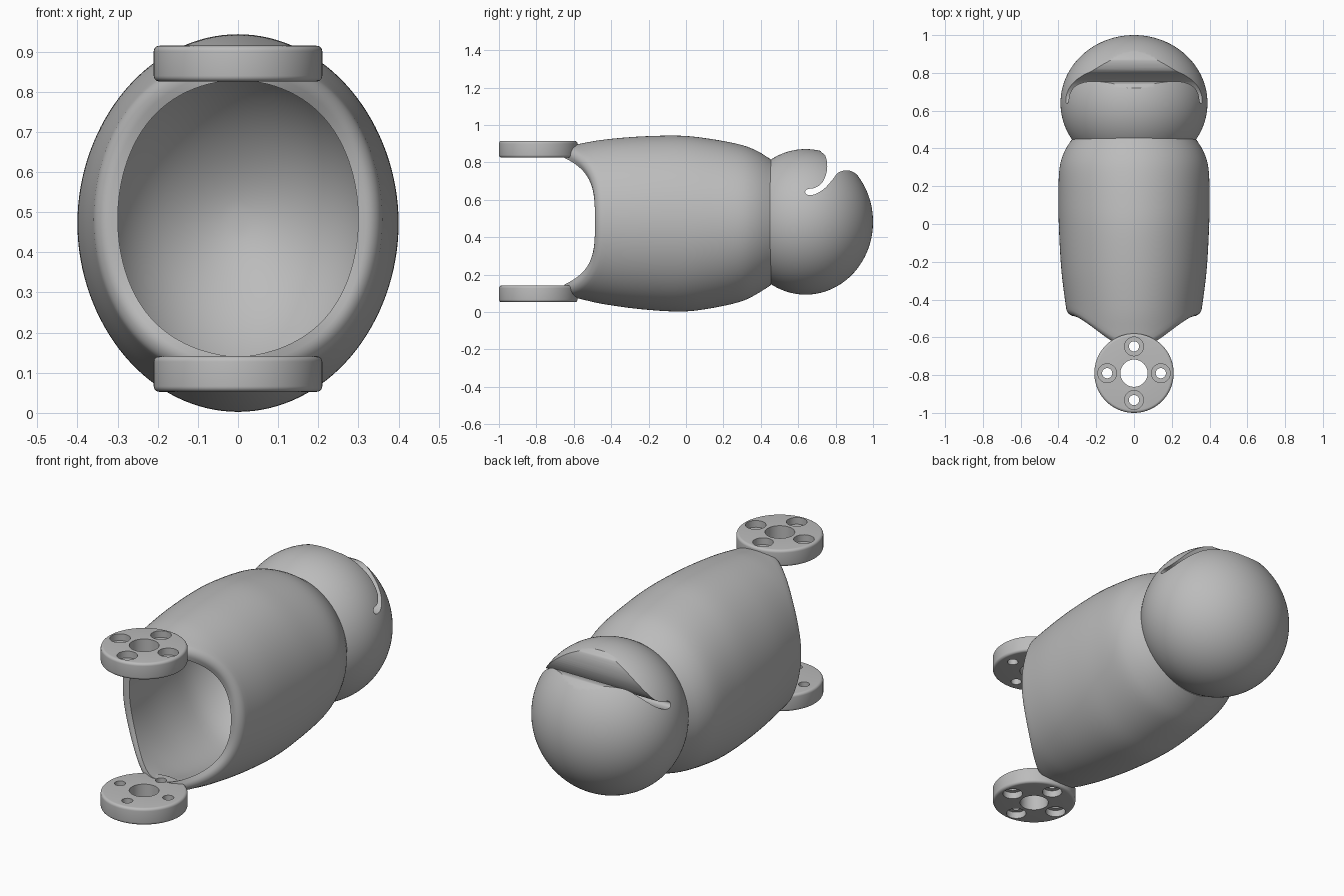
import bpy, bmesh, math
from mathutils import Vector

if "Cube" in bpy.data.objects:
    bpy.data.objects.remove(bpy.data.objects["Cube"], do_unlink=True)

grey = bpy.data.materials.new("plain grey")
grey.use_nodes = True
grey.diffuse_color = (0.5, 0.5, 0.5, 1)
grey.node_tree.nodes["Principled BSDF"].inputs["Base Color"].default_value = (0.5, 0.5, 0.5, 1)


def spline(pts, steps):
    """Catmull-Rom curve through the points."""
    pts = [Vector(p) for p in pts]
    ext = [2 * pts[0] - pts[1]] + pts + [2 * pts[-1] - pts[-2]]
    out = []
    for p0, p1, p2, p3 in zip(ext, ext[1:], ext[2:], ext[3:]):
        for i in range(steps):
            t = i / steps
            out.append(0.5 * (2 * p1 + (p2 - p0) * t + (2 * p0 - 5 * p1 + 4 * p2 - p3) * t * t
                              + (3 * p1 - p0 - 3 * p2 + p3) * t ** 3))
    return out + [pts[-1]]


def to_object(name, bm, angle=35):
    bmesh.ops.recalc_face_normals(bm, faces=bm.faces[:])
    mesh = bpy.data.meshes.new(name)
    bm.to_mesh(mesh)
    bm.free()
    mesh.materials.append(grey)
    ob = bpy.data.objects.new(name, mesh)
    bpy.context.collection.objects.link(ob)
    return ob


def loft(bm, rings, closed=False):
    """Skin rings of points; cap the ends, or join last to first."""
    loops = [[bm.verts.new(p) for p in ring] for ring in rings]
    pairs = list(zip(loops, loops[1:]))
    if closed:
        pairs.append((loops[-1], loops[0]))
    else:
        bm.faces.new(loops[0])
        bm.faces.new(loops[-1])
    n = len(loops[0])
    for a, b in pairs:
        for i in range(n):
            j = (i + 1) % n
            bm.faces.new((a[i], a[j], b[j], b[i]))


def circle(r, x, y, z, n):
    return [(x + r * math.cos(2 * math.pi * i / n), y + r * math.sin(2 * math.pi * i / n), z)
            for i in range(n)]


def cut(ob, cutter):
    mod = ob.modifiers.new("cut", 'BOOLEAN')
    mod.operation = 'DIFFERENCE'
    mod.solver = 'EXACT'
    mod.object = cutter
    bpy.context.view_layer.objects.active = ob
    bpy.ops.object.modifier_apply(modifier=mod.name)


def smooth(ob, angle):
    bpy.ops.object.select_all(action='DESELECT')
    ob.select_set(True)
    bpy.context.view_layer.objects.active = ob
    bpy.ops.object.shade_smooth_by_angle(angle=math.radians(angle))


# Hollow body: stations of (y, half width, half height, centre height)
curve = spline([(-.68, .32, .395, .485), (-.58, .342, .412, .485), (-.45, .359, .438, .482),
                (-.25, .384, .461, .477), (-.03, .397, .470, .4725), (.13, .400, .453, .4725),
                (.29, .395, .420, .475), (.38, .370, .382, .479), (.455, .325, .335, .48)], 10)


def station(y):
    for p, q in zip(curve, curve[1:]):
        if y <= q[0]:
            return p.lerp(q, max(0, (y - p[0]) / (q[0] - p[0])))
    return curve[-1]


N, WALL, FILLET, BACK, FLOOR = 128, .055, .04, .455, .42


def body_point(angle, y, inset, scale=1):
    _, a, b, c = station(y)
    return ((a - inset) * scale * math.cos(angle), y, c + (b - inset) * scale * math.sin(angle))


def rim_y(angle):
    return max(-.65, -.487 - .155 * (abs(math.sin(angle)) * .425 / .41) ** 3.4)


angles = [2 * math.pi * i / N for i in range(N)]
rings = []
# inside, from the domed floor forward to the rim
for k in range(1, 31):
    t = math.sin(k / 30 * math.pi / 2)
    ring = []
    for a in angles:
        y = FLOOR + (rim_y(a) - FLOOR) * (1 - math.cos(k / 30 * math.pi / 2))
        s = math.sqrt(max(0, 1 - (max(y, 0) / FLOOR) ** 2))
        ring.append(body_point(a, y, WALL, max(s, .02)))
    rings.append(ring)
# rounded outer rim
for k in range(7):
    w = k / 6 * math.pi / 2
    rings.append([body_point(a, rim_y(a) + FILLET * (1 - math.cos(w)),
                             .035 * (1 - math.sin(w))) for a in angles])
# outside, back to the neck
for k in range(1, 41):
    rings.append([body_point(a, (rim_y(a) + FILLET) * (1 - k / 40) + BACK * k / 40, 0)
                  for a in angles])
bm = bmesh.new()
loft(bm, rings)
body = to_object("hollow_body", bm)

# Rounded head with a flat hidden neck face
RY, CY, CZ = .36, .64, .482
start = math.acos((CY - .445) / RY)
rings = []
for k in range(49):
    w = start + (math.pi - .01 - start) * k / 48
    rings.append([(.389 * math.sin(w) * math.cos(a), CY - RY * math.cos(w),
                   CZ + .389 * math.sin(w) * math.sin(a)) for a in angles])
bm = bmesh.new()
loft(bm, rings)
head = to_object("head", bm)

# Curled slot across the head, leaving an overhanging lip
slot = spline([(.70, .90), (.722, .858), (.745, .835), (.755, .79), (.75, .74), (.727, .69),
               (.69, .664), (.65, .657), (.637, .642), (.65, .627), (.69, .63), (.74, .66),
               (.785, .71), (.812, .744), (.85, .757), (.88, .754), (.91, .738), (.96, .70)], 4)
slot += [Vector((1.1, .70)), Vector((1.1, 1.0)), Vector((.70, 1.0))]
bm = bmesh.new()
loft(bm, [[(x, p[0], p[1]) for p in slot] for x in (-.6, .6)])
slot_cutter = to_object("slot_cutter", bm)
cut(head, slot_cutter)
bpy.data.objects.remove(slot_cutter, do_unlink=True)

# Mounting discs, with counterbored bolt holes on their outer sides
DY, MID, IN, OUT = -.79, .4835, .342, .431
R, BORE, B = .21, .072, .014
for side, label in ((1, "upper"), (-1, "lower")):
    corner = [(B * (1 - math.sin(w)), B * (1 - math.cos(w))) for w in
              [math.pi / 2 * k / 5 for k in range(6)]]
    profile = [(BORE, IN), (R - B, IN)]
    profile += [(R - dr, IN + dh) for dr, dh in
                [(B * (1 - math.sin(k * math.pi / 10)), B * (1 - math.cos(k * math.pi / 10)))
                 for k in range(1, 6)]]
    profile += [(R - dr, OUT - dh) for dr, dh in reversed(corner)]
    profile += [(BORE, OUT)]
    bm = bmesh.new()
    loft(bm, [circle(r, 0, DY, MID + side * h, 96) for r, h in profile], closed=True)
    disc = to_object(label + "_mounting_disc", bm)

    bm = bmesh.new()
    for k in range(4):
        x = .142 * math.cos(k * math.pi / 2)
        y = DY + .142 * math.sin(k * math.pi / 2)
        loft(bm, [circle(r, x, y, MID + side * h, 32) for r, h in
                  ((.027, .30), (.027, .395), (.05, .395), (.05, .50))])
    bolts = to_object("bolt_cutter", bm)
    cut(disc, bolts)
    cut(body, bolts)
    bpy.data.objects.remove(bolts, do_unlink=True)
    smooth(disc, 35)

smooth(body, 35)
smooth(head, 35)
